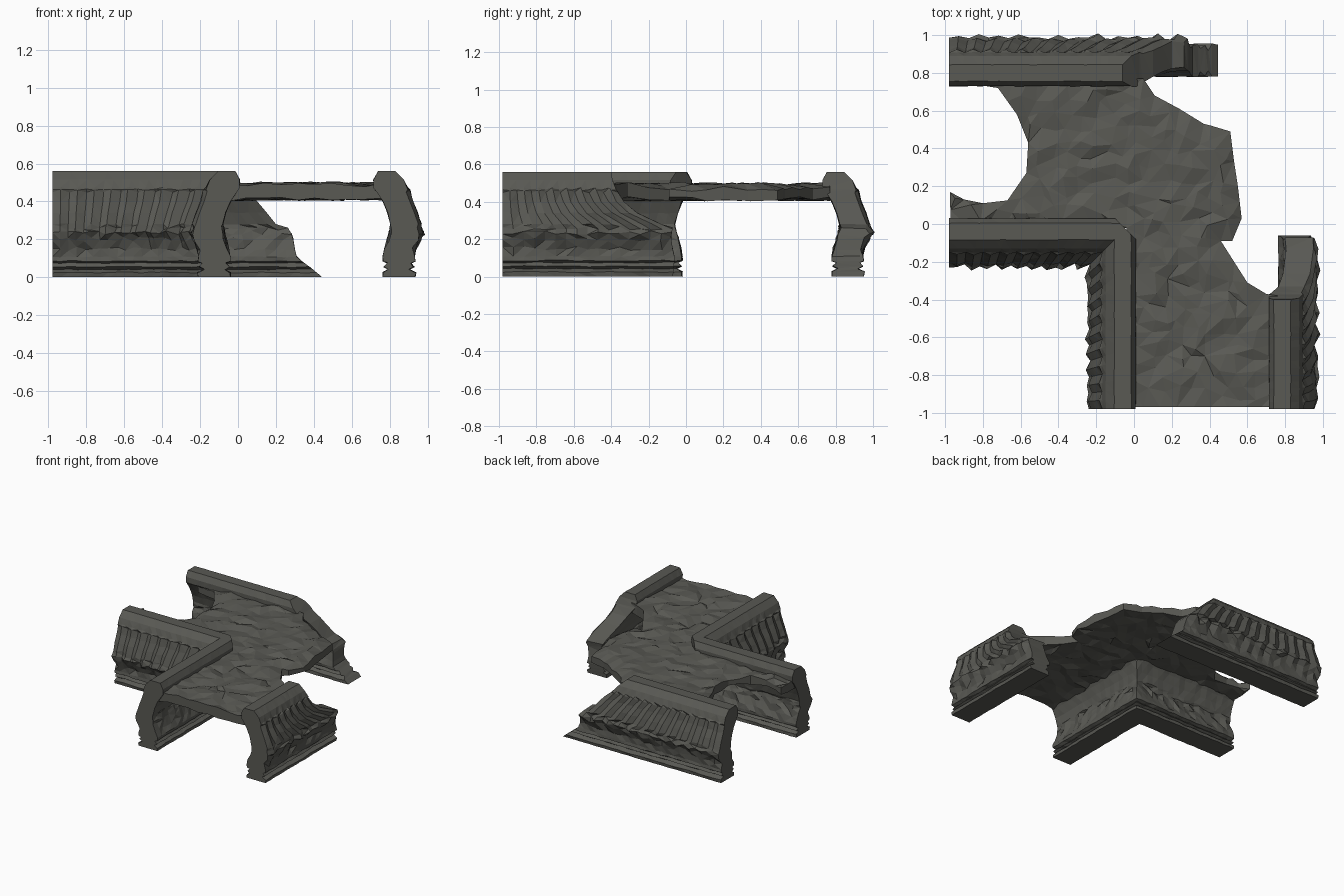
import bpy, bmesh, math, random
from mathutils import Vector
from mathutils.geometry import delaunay_2d_cdt

random.seed(7)
cube = bpy.data.objects.get("Cube")
if cube:
    bpy.data.objects.remove(cube, do_unlink=True)

stone = bpy.data.materials.new("dark_stone")
stone.use_nodes = True
colour = (0.1, 0.1, 0.088, 1)
stone.diffuse_color = colour
bsdf = next(n for n in stone.node_tree.nodes if n.type == 'BSDF_PRINCIPLED')
bsdf.inputs["Base Color"].default_value = colour
bsdf.inputs["Roughness"].default_value = 0.9


def finish(name, bm):
    bmesh.ops.triangulate(bm, faces=bm.faces[:])
    bmesh.ops.recalc_face_normals(bm, faces=bm.faces[:])
    mesh = bpy.data.meshes.new(name)
    bm.to_mesh(mesh)
    bm.free()
    mesh.materials.append(stone)
    ob = bpy.data.objects.new(name, mesh)
    bpy.context.collection.objects.link(ob)
    return ob


def jit(a):
    return random.uniform(-a, a)


def lerp(a, b, t):
    return a + (b - a) * t


def interp(table, z):
    for (z0, v0), (z1, v1) in zip(table, table[1:]):
        if z <= z1:
            return lerp(v0, v1, (z - z0) / (z1 - z0))
    return table[-1][1]


# Wall section: height, outer offset, inner offset (from the inner cap edge)
SECTION = [
    (0, .22, .05), (.025, .225, .05), (.042, .19, .08), (.055, .215, .055),
    (.075, .2, .075), (.085, .222, .05), (.108, .218, .05), (.15, .22, .065),
    (.2, .245, .08), (.235, .265, .09), (.26, .25, .095), (.28, .245, .09),
    (.34, .225, .075), (.4, .2, .05), (.455, .185, .015), (.47, .18, 0),
    (.515, .16, 0), (.56, .115, .025)]


def wall(name, place, steps):
    """Sweep the section; place(t, d, z) gives the plan position."""
    bm = bmesh.new()
    columns = []
    for i, t in enumerate(steps):
        ring = []
        flute = 0.009 * (1 if i % 2 else -1)
        for z, outer, inner in SECTION:
            rocky = .012 if .12 < z < .27 else .003
            if z > .46:
                rocky = .0015
            pair = []
            for side, d in enumerate((outer, inner)):
                if side == 0 and .12 < z < .46:
                    d += flute * (1 if z > .22 else .5)
                d += jit(rocky) - (rocky / 2 if side == 0 else 0)
                x, y = place(t, d, z)
                zz = z + (jit(rocky) if 0 < z < .5 else 0)
                if side == 0 and .45 < z < .48:
                    zz += flute * .6
                pair.append(bm.verts.new((x, y, zz)))
            ring.append(pair)
        columns.append(ring)
    top = len(SECTION) - 1
    for a, b in zip(columns, columns[1:]):
        for r in range(top):
            for s in (0, 1):
                bm.faces.new((a[r][s], b[r][s], b[r + 1][s], a[r + 1][s]))
        for r in (0, top):
            bm.faces.new((a[r][0], b[r][0], b[r][1], a[r][1]))
    for ring in (columns[0], columns[-1]):
        for r in range(top):
            bm.faces.new((ring[r][0], ring[r][1], ring[r + 1][1], ring[r + 1][0]))
    return finish(name, bm)


def even(n, length=1):
    return [length * i / n for i in range(n + 1)]


# Broken ends: height against end position
LEFT_END = [(0, -.07), (.1, -.06), (.2, -.08), (.27, -.07), (.29, -.19), (.38, -.32), (.5, -.39), (.56, -.4)]
BACK_END = [(0, .445), (.108, .31), (.255, .28), (.28, .2), (.4, .1), (.5, .0), (.56, -.06)]

wall("left_wall", lambda t, d, z: (.715 + d, lerp(-.98, interp(LEFT_END, z), t)), even(16))
wall("back_wall", lambda t, d, z: (lerp(-.98, interp(BACK_END, z), t), .73 + d), even(24))


# L-shaped wall with a mitred turn and a chamfered inner corner
def corner_place(t, d, z):
    cx, cy = .01 - d, .03 - d
    x, y = (lerp(-.98, cx, t), cy) if t <= 1 else (cx, lerp(cy, -.98, t - 1))
    e = max(0, x + y + .07) / 2
    return x - e, y - e


wall("corner_wall", corner_place, even(36, 2))

# Broken ceiling slab outline; edges beside walls run inside them
OUTLINE = [
    (-.04, -.97), (.76, -.97), (.76, -.38), (.7, -.37), (.6, -.31), (.53, -.2),
    (.46, -.09), (.52, -.09), (.57, .03), (.55, .2), (.53, .33), (.51, .49),
    (.41, .52), (.37, .53), (.24, .61), (.11, .68), (.05, .77), (-.7, .77),
    (-.88, .745), (-.72, .72), (-.62, .58), (-.56, .43), (-.57, .27),
    (-.67, .125), (-.8, .11), (-.9, .13), (-.975, .17), (-.97, -.02), (-.04, -.02)]


def ceiling():
    rim = []
    for p, q in zip(OUTLINE, OUTLINE[1:] + OUTLINE[:1]):
        p, q = Vector(p), Vector(q)
        n = max(1, round((q - p).length / .09))
        rim += [p.lerp(q, i / n) for i in range(n)]
    n = len(rim)
    pts = list(rim)
    for i in range(22):
        for j in range(25):
            c = Vector((-.95 + i * .075 + jit(.03), -.93 + j * .072 + jit(.03)))
            if min((c - r).length for r in rim) > .04:
                pts.append(c)
    verts, _, faces, *_ = delaunay_2d_cdt(pts, [], [list(range(n))], 1, 1e-5)
    used = {v for f in faces for v in f}
    bm = bmesh.new()
    upper, lower = {}, {}
    for v in used:
        x, y = verts[v]
        edge = min((verts[v] - r).length for r in rim) < .001
        free = edge and -.1 < y < .74 and (x > .1 or x < -.5)
        upper[v] = bm.verts.new((x, y, .49 + jit(.015) - (.02 if free else 0)))
        lower[v] = bm.verts.new((x, y, .415 + jit(.013)))
    sides = {}
    for f in faces:
        bm.faces.new([upper[v] for v in f])
        bm.faces.new([lower[v] for v in reversed(f)])
        for a, b in zip(f, f[1:] + f[:1]):
            key = (min(a, b), max(a, b))
            sides[key] = sides.get(key, 0) + 1
    # Close the broken rim
    for (a, b), count in sides.items():
        if count == 1:
            bm.faces.new((upper[a], upper[b], lower[b], lower[a]))
    return finish("ceiling_slab", bm)


ceiling()
